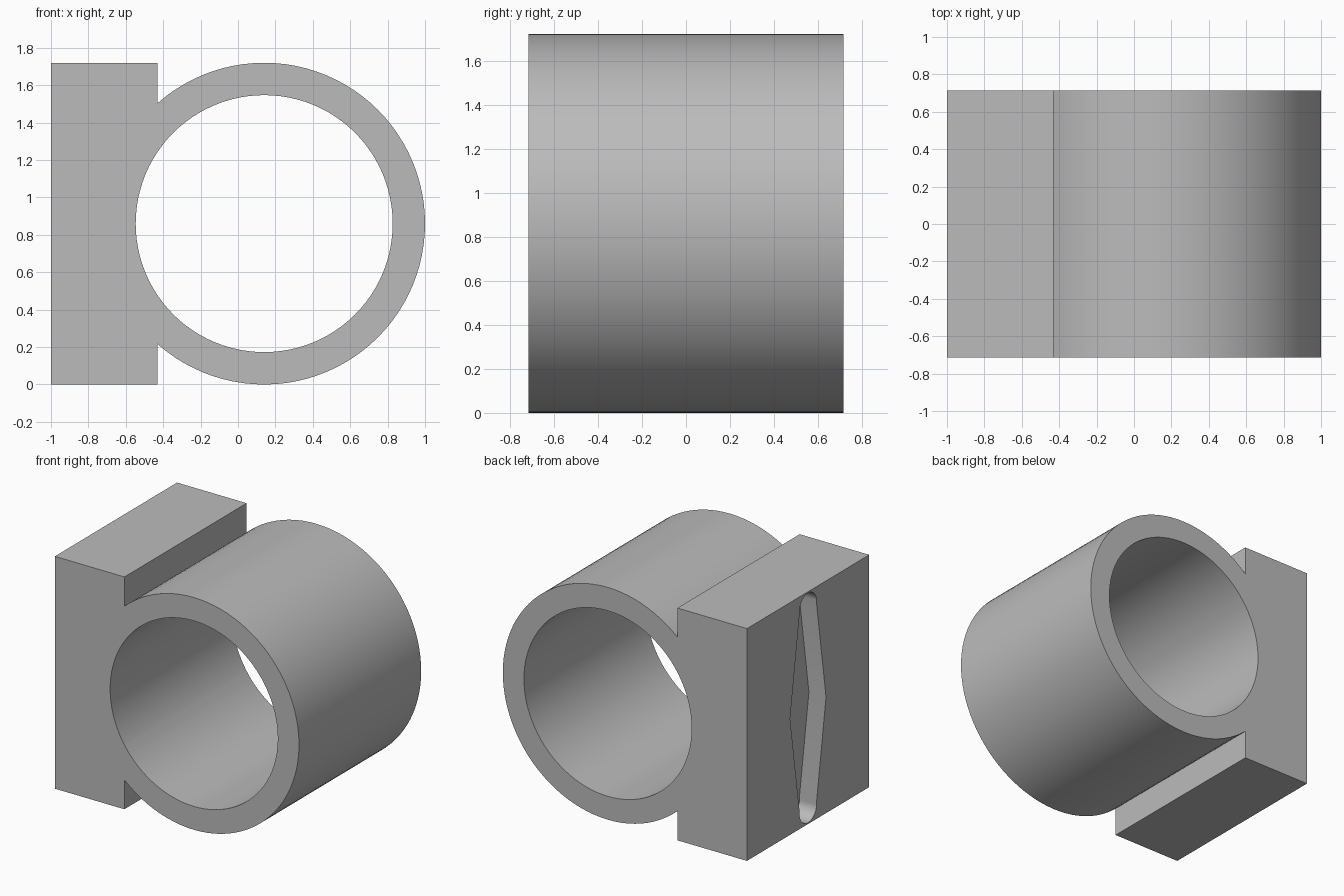
import bpy, bmesh
from math import cos, sin, pi, hypot, atan2, asin

default = bpy.data.objects.get("Cube")
if default:
    bpy.data.objects.remove(default, do_unlink=True)

RADIUS, BORE, CENTRE_X = 0.86, 0.687, 0.14
HALF_DEPTH, BLOCK_RIGHT = 0.715, -0.43

grey = bpy.data.materials.new("plain grey")
grey.use_nodes = True
colour = (0.5, 0.5, 0.5, 1)
grey.diffuse_color = colour
grey.node_tree.nodes["Principled BSDF"].inputs["Base Color"].default_value = colour


def extrude(name, points, offset):
    """Solid made by sweeping a closed outline along an offset."""
    bm = bmesh.new()
    face = bm.faces.new([bm.verts.new(p) for p in points])
    swept = bmesh.ops.extrude_face_region(bm, geom=[face], use_keep_orig=True)
    verts = [v for v in swept["geom"] if isinstance(v, bmesh.types.BMVert)]
    bmesh.ops.translate(bm, verts=verts, vec=offset)
    bmesh.ops.recalc_face_normals(bm, faces=bm.faces)
    mesh = bpy.data.meshes.new(name)
    bm.to_mesh(mesh)
    bm.free()
    mesh.materials.append(grey)
    obj = bpy.data.objects.new(name, mesh)
    bpy.context.collection.objects.link(obj)
    return obj


def cylinder(name, radius, half_length, sides=96):
    ring = [(CENTRE_X + radius * cos(2 * pi * i / sides), -half_length,
             RADIUS + radius * sin(2 * pi * i / sides)) for i in range(sides)]
    return extrude(name, ring, (0, 2 * half_length, 0))


def combine(target, tool, operation):
    tool.hide_render = True
    mod = target.modifiers.new("combine", "BOOLEAN")
    mod.operation, mod.solver, mod.object = operation, "EXACT", tool
    bpy.context.view_layer.objects.active = target
    bpy.ops.object.modifier_apply(modifier=mod.name)
    bpy.data.objects.remove(tool, do_unlink=True)


# Clamp body: mounting block joined to a tube, bored through
block = [(x, -HALF_DEPTH, z) for x, z in
         [(-1, 0), (BLOCK_RIGHT, 0), (BLOCK_RIGHT, 2 * RADIUS), (-1, 2 * RADIUS)]]
body = extrude("tube_clamp", block, (0, 2 * HALF_DEPTH, 0))
combine(body, cylinder("tube", RADIUS, HALF_DEPTH), "UNION")
combine(body, cylinder("bore", BORE, 1), "DIFFERENCE")

# Blind mounting slot: widest in the middle, rounded at both ends
END_R, END_Z, WAIST, SLOT_DEPTH = 0.1, 0.75, 0.21, 0.14
tangent = asin(END_R / hypot(WAIST, END_Z)) + atan2(END_Z, WAIST)
start = tangent - pi / 2
steps = 16
arc = [start + (pi - 2 * start) * i / steps for i in range(steps + 1)]
upper = [(WAIST, 0)] + [(END_R * cos(a), END_Z + END_R * sin(a)) for a in arc]
outline = upper + [(-y, -z) for y, z in upper]
slot = extrude("slot", [(-1.1, y, RADIUS + z) for y, z in outline],
               (SLOT_DEPTH + 0.1, 0, 0))
combine(body, slot, "DIFFERENCE")

# Smooth the round walls, keep the corners sharp
bpy.ops.object.select_all(action="DESELECT")
body.select_set(True)
bpy.context.view_layer.objects.active = body
bpy.ops.object.shade_smooth_by_angle(angle=pi / 9)
